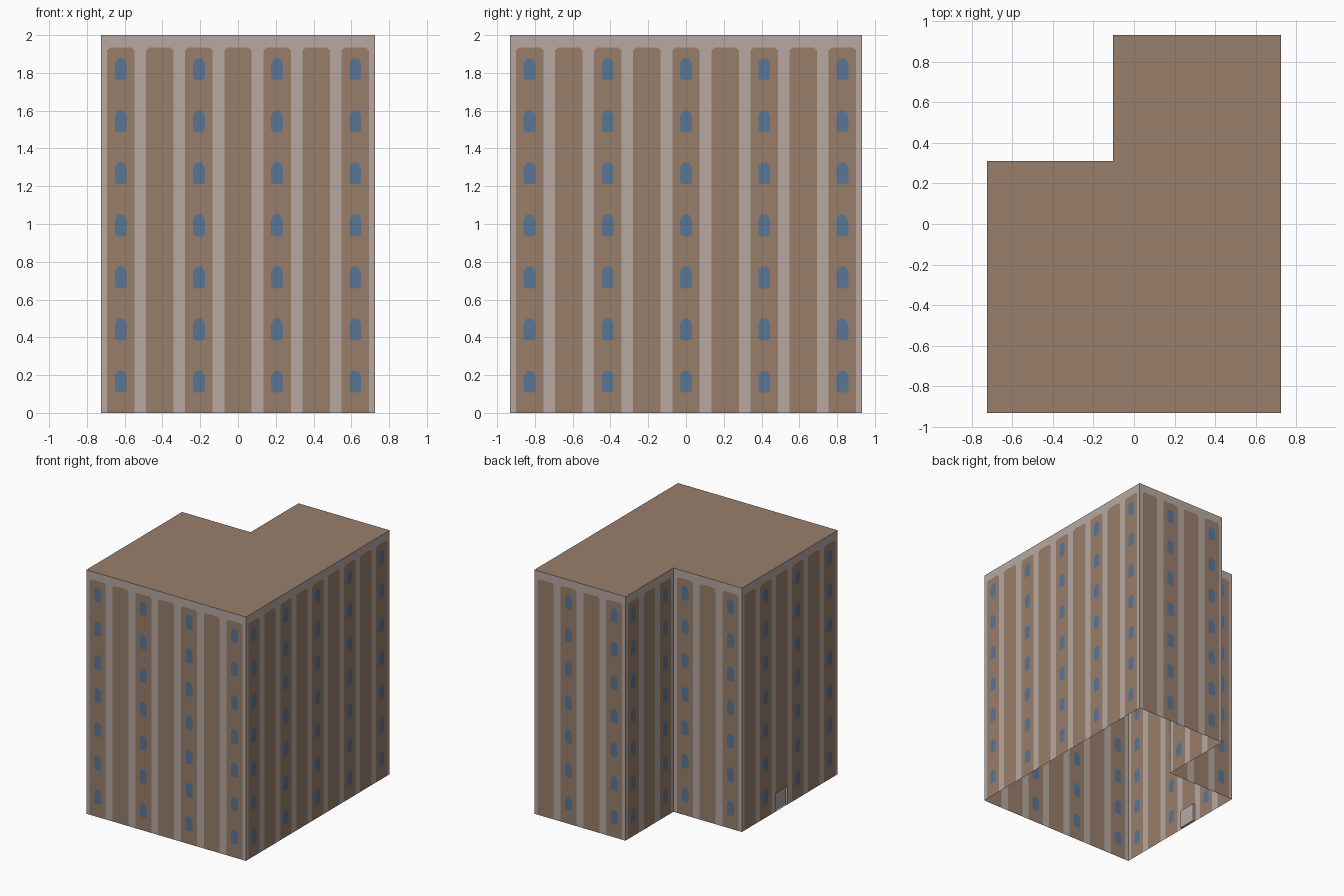
import bpy
import bmesh
from mathutils import Vector
from mathutils.geometry import delaunay_2d_cdt

if "Cube" in bpy.data.objects:
    bpy.data.objects.remove(bpy.data.objects["Cube"])

BAY = 0.207            # width of one facade bay
HEIGHT = 2.0
STOREYS = 7
STOREY = 0.2757        # window spacing


def material(name, rgb):
    mat = bpy.data.materials.new(name)
    mat.use_nodes = True
    mat.diffuse_color = (*rgb, 1)
    mat.node_tree.nodes["Principled BSDF"].inputs["Base Color"].default_value = (*rgb, 1)
    return mat


stone = material("pale_stone", (0.479, 0.397, 0.356))
brown = material("brown_panel", (0.314, 0.212, 0.147))
glass = material("blue_glass", (0.098, 0.181, 0.305))
PALE, PANEL, WINDOW, DOOR = range(4)


def finish(name, bm, mats):
    mesh = bpy.data.meshes.new(name)
    bm.to_mesh(mesh)
    bm.free()
    for mat in mats:
        mesh.materials.append(mat)
    obj = bpy.data.objects.new(name, mesh)
    bpy.context.collection.objects.link(obj)


def chamfered(centre, width, low, high, top=(0, 0), bottom=(0, 0)):
    """Outline of an upright panel with cut corners, counter-clockwise."""
    half = width / 2
    right = [(half - bottom[0], low), (half, low + bottom[1]),
             (half, high - top[1]), (half - top[0], high)]
    left = [(-x, z) for x, z in reversed(right)]
    points = []
    for x, z in right + left:
        p = Vector((centre + x, z))
        if not points or (p - points[-1]).length > 0.0001:
            points.append(p)
    return points


def wall(name, start, end, door_bay=None):
    """Flat wall sheet cut into stone, panel and window faces."""
    start, end = Vector((*start, 0)) * BAY, Vector((*end, 0)) * BAY
    along = (end - start).normalized()
    outward = Vector((along.y, -along.x, 0))
    length = (end - start).length
    bays = round(length / BAY)

    # Nested outlines: wall, then panels, then windows and door
    shapes = [(PALE, chamfered(length / 2, length, 0, HEIGHT))]
    for i in range(bays):
        mid = (i + 0.5) * BAY
        shapes.append((PANEL, chamfered(mid, 0.145, 0, 1.935, top=(0.018, 0.015))))
        if i % 2 != bays % 2:
            for s in range(STOREYS):
                low = 0.108 + s * STOREY
                shapes.append((WINDOW, chamfered(mid, 0.062, low, low + 0.115,
                                                 (0.016, 0.026), (0.012, 0.01))))
        if i == door_bay:
            shapes.append((DOOR, chamfered(mid, 0.15, 0, 0.15)))

    verts, loops = [], []
    for kind, points in shapes:
        loops.append(list(range(len(verts), len(verts) + len(points))))
        verts += points
    co, _, tris, _, _, sources = delaunay_2d_cdt(verts, [], loops, 1, 0.00001)

    bm = bmesh.new()
    bverts = [bm.verts.new(start + along * p.x + Vector((0, 0, p.y))) for p in co]
    door_faces = []
    for tri, source in zip(tris, sources):
        face = bm.faces.new([bverts[k] for k in tri])
        face.normal_update()
        if face.normal.dot(outward) < 0:
            face.normal_flip()
        kind = max((shapes[k][0] for k in source), default=PALE)
        if kind == DOOR:
            door_faces.append(face)
            kind = PALE
        face.material_index = kind

    # Shallow door recess
    if door_faces:
        result = bmesh.ops.extrude_face_region(bm, geom=door_faces)
        moved = [g for g in result["geom"] if isinstance(g, bmesh.types.BMVert)]
        bmesh.ops.translate(bm, verts=moved, vec=-outward * 0.02)
        old = [f for f in door_faces if f.is_valid]
        if old:
            bmesh.ops.delete(bm, geom=old, context="FACES")
    finish(name, bm, [stone, brown, glass])


# Footprint corners in bays, counter-clockwise from the front
corners = [(-3.5, -4.5), (3.5, -4.5), (3.5, 4.5), (-0.5, 4.5), (-0.5, 1.5), (-3.5, 1.5)]
names = ["front_wall", "left_wall", "back_wall", "notch_side_wall",
         "notch_back_wall", "right_wall"]
for i, name in enumerate(names):
    wall(name, corners[i], corners[(i + 1) % len(corners)],
         door_bay=2 if name == "right_wall" else None)

# Flat roof
bm = bmesh.new()
bm.faces.new([bm.verts.new((x * BAY, y * BAY, HEIGHT)) for x, y in corners])
finish("roof", bm, [brown])
